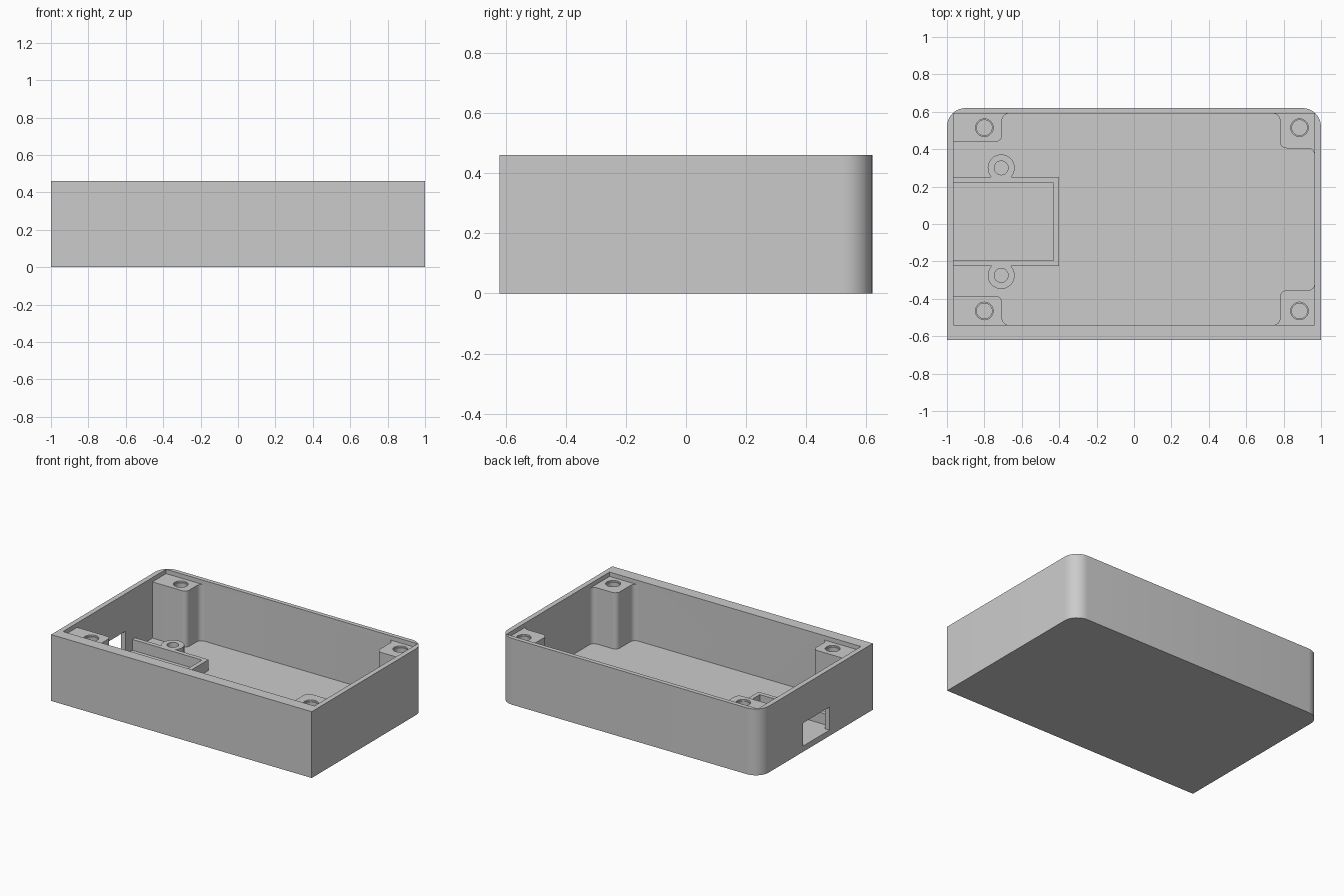
import bpy, bmesh, math
from mathutils import Vector

cube = bpy.data.objects.get("Cube")
if cube:
    bpy.data.objects.remove(cube, do_unlink=True)

HEIGHT, FLOOR, LEDGE, CRADLE_TOP = 0.46, 0.04, 0.43, 0.115
OVER = HEIGHT + 0.1          # cutters reach past the rim

grey = bpy.data.materials.new("light grey plastic")
grey.use_nodes = True
grey.diffuse_color = (0.6, 0.6, 0.6, 1)
grey.node_tree.nodes["Principled BSDF"].inputs["Base Color"].default_value = (0.6, 0.6, 0.6, 1)


def rounded(points, steps=8):
    """Outline from (x, y, radius) corners, each replaced by an arc."""
    out = []
    for i, (x, y, r) in enumerate(points):
        p = Vector((x, y))
        if r == 0:
            out.append(p)
            continue
        a = (Vector(points[i - 1][:2]) - p).normalized()
        b = (Vector(points[(i + 1) % len(points)][:2]) - p).normalized()
        centre = p + (a + b) * r          # all corners are square
        for k in range(steps + 1):
            t = k / steps * math.pi / 2
            out.append(centre - b * r * math.cos(t) - a * r * math.sin(t))
    return out


def box(x0, x1, y0, y1):
    return [(x0, y0), (x1, y0), (x1, y1), (x0, y1)]


def circle(x, y, r, n=40):
    return [(x + r * math.cos(2 * math.pi * k / n),
             y + r * math.sin(2 * math.pi * k / n)) for k in range(n)]


def prism(name, outline, z0, z1):
    bm = bmesh.new()
    face = bm.faces.new([bm.verts.new((p[0], p[1], z0)) for p in outline])
    top = bmesh.ops.extrude_face_region(bm, geom=[face])["geom"]
    bmesh.ops.translate(bm, vec=(0, 0, z1 - z0),
                        verts=[v for v in top if isinstance(v, bmesh.types.BMVert)])
    bmesh.ops.recalc_face_normals(bm, faces=bm.faces)
    mesh = bpy.data.meshes.new(name)
    bm.to_mesh(mesh)
    bm.free()
    mesh.materials.append(grey)
    obj = bpy.data.objects.new(name, mesh)
    bpy.context.collection.objects.link(obj)
    return obj


def combine(target, outline, z0, z1, operation="DIFFERENCE"):
    """Cut or join a prism, then discard the helper."""
    tool = prism("helper", outline, z0, z1)
    tool.hide_render = True
    mod = target.modifiers.new("combine", "BOOLEAN")
    mod.operation, mod.object, mod.solver = operation, tool, "EXACT"
    bpy.context.view_layer.objects.active = target
    bpy.ops.object.modifier_apply(modifier=mod.name)
    bpy.data.objects.remove(tool, do_unlink=True)


# Case: square front corners, rounded back corners
case = prism("case", rounded([(-1, -0.62, 0), (1, -0.62, 0),
                              (1, 0.62, 0.1), (-1, 0.62, 0.1)]), 0, HEIGHT)

# Cavity outline steps around the four corner posts
X0, X1, Y0, Y1, R = -0.965, 0.965, -0.54, 0.59, 0.035
cavity = rounded([
    (X0, -0.385, 0), (-0.705, -0.385, R), (-0.705, Y0, R),
    (0.78, Y0, R), (0.78, -0.355, R), (X1, -0.355, R),
    (X1, 0.405, R), (0.78, 0.405, R), (0.78, Y1, R),
    (-0.705, Y1, R), (-0.705, 0.44, R), (X0, 0.44, 0)])
combine(case, cavity, FLOOR, OVER)

# Shallow recess for the lid above the posts
combine(case, box(X0, X1, Y0, Y1), LEDGE, OVER)

# Screw holes in the posts, with a small step at the mouth
for x in (-0.80, 0.885):
    for y in (-0.465, 0.515):
        combine(case, circle(x, y, 0.047), LEDGE - 0.01, OVER)
        combine(case, circle(x, y, 0.041), FLOOR + 0.01, OVER)

# Connector window in the right wall
combine(case, box(-1.1, -0.95, -0.145, 0.145), FLOOR, 0.20)

# Board cradle on the floor: U-shaped rim with two screw bosses
BASE = FLOOR - 0.01
cradle = prism("board_cradle", [
    (-0.975, -0.225), (-0.40, -0.225), (-0.40, 0.25), (-0.975, 0.25),
    (-0.975, 0.22), (-0.43, 0.22), (-0.43, -0.195), (-0.975, -0.195)], BASE, CRADLE_TOP)
BOSSES = ((-0.71, 0.30), (-0.71, -0.275))
for x, y in BOSSES:
    combine(cradle, circle(x, y, 0.072), BASE, CRADLE_TOP, "UNION")
for x, y in BOSSES:
    combine(cradle, circle(x, y, 0.037), FLOOR + 0.002, OVER)

# Smooth the fillets and bores, keep the edges crisp
for obj in (case, cradle):
    bpy.ops.object.select_all(action="DESELECT")
    obj.select_set(True)
    bpy.context.view_layer.objects.active = obj
    bpy.ops.object.shade_smooth_by_angle(angle=math.radians(30))
